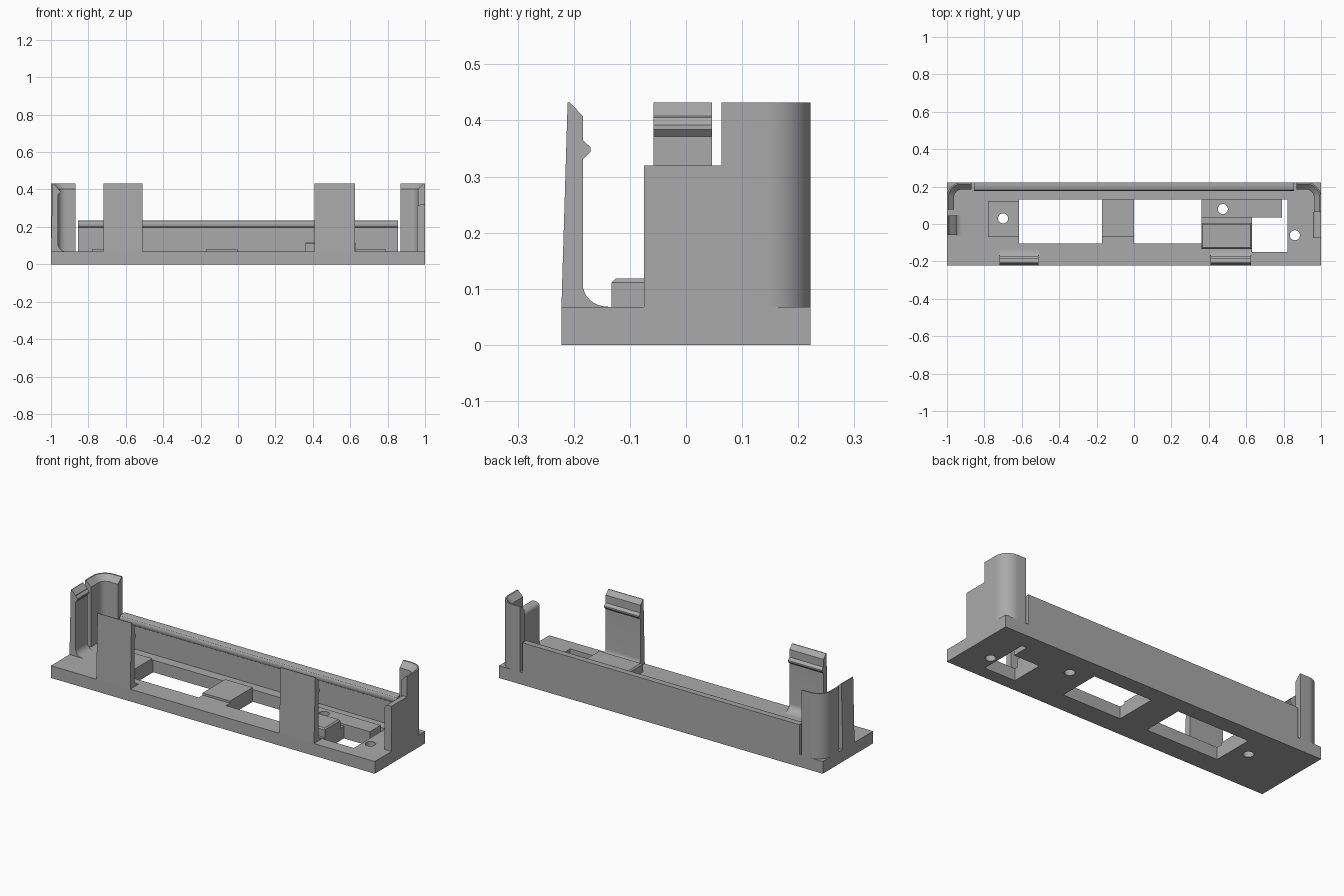
import bpy
import bmesh
from math import sin, cos, pi, radians
from mathutils import Vector

if "Cube" in bpy.data.objects:
    bpy.data.objects.remove(bpy.data.objects["Cube"])

grey = bpy.data.materials.new("plain_grey")
grey.use_nodes = True
grey.diffuse_color = (0.4, 0.4, 0.4, 1)
grey.node_tree.nodes["Principled BSDF"].inputs["Base Color"].default_value = (0.4, 0.4, 0.4, 1)

FLOOR, TOP = 0.068, 0.432
DEEP = 0.222


def finish(name, bm, smooth=False):
    bmesh.ops.recalc_face_normals(bm, faces=bm.faces)
    mesh = bpy.data.meshes.new(name)
    bm.to_mesh(mesh)
    bm.free()
    mesh.materials.append(grey)
    obj = bpy.data.objects.new(name, mesh)
    bpy.context.collection.objects.link(obj)
    if smooth:
        bpy.ops.object.select_all(action='DESELECT')
        obj.select_set(True)
        bpy.context.view_layer.objects.active = obj
        bpy.ops.object.shade_smooth_by_angle(angle=radians(25))
    return obj


def box(name, x, y, z, top_bevel=0):
    bm = bmesh.new()
    bmesh.ops.create_cube(bm, size=1)
    for v in bm.verts:
        v.co = [r[0] if c < 0 else r[1] for c, r in zip(v.co, (x, y, z))]
    if top_bevel:
        edges = [e for e in bm.edges if all(v.co.z > z[1] - 1e-5 for v in e.verts)]
        bmesh.ops.bevel(bm, geom=edges, offset=top_bevel, segments=1, affect='EDGES')
    return finish(name, bm)


def hole(x, y, r=0.027):
    bm = bmesh.new()
    bmesh.ops.create_cone(bm, cap_ends=True, segments=32, radius1=r, radius2=r, depth=1)
    bmesh.ops.translate(bm, verts=bm.verts, vec=(x, y, 0))
    return finish("hole_cutter", bm)


def cut(obj, cutters):
    bpy.context.view_layer.objects.active = obj
    for c in cutters:
        mod = obj.modifiers.new("cut", 'BOOLEAN')
        mod.operation, mod.solver, mod.object = 'DIFFERENCE', 'EXACT', c
        bpy.ops.object.modifier_apply(modifier=mod.name)


def sweep(name, path, profile, side=1):
    """Sweep an (inward offset, height) profile along (point, inward normal) pairs."""
    bm = bmesh.new()
    rings = []
    for p, n in path:
        rings.append([bm.verts.new((side * (p[0] + n[0] * d), p[1] + n[1] * d, z)) for d, z in profile])
    count = len(profile)
    for a, b in zip(rings, rings[1:]):
        for i in range(count):
            j = (i + 1) % count
            bm.faces.new((a[i], a[j], b[j], b[i]))
    bm.faces.new(rings[0])
    bm.faces.new(rings[-1])
    return finish(name, bm, True)


def straight(a, b, normal):
    return [(Vector(a), normal), (Vector(b), normal)]


# Base plate with openings and screw holes
base = box("base_plate", (-1, 1), (-DEEP, DEEP), (0, FLOOR))
openings = [box("opening_cutter", x, y, (-0.5, 0.5)) for x, y in (
    ((-0.615, -0.17), (-0.105, 0.13)),
    ((0, 0.36), (-0.105, 0.13)),
    ((0.63, 0.82), (-0.15, 0.035)),
    ((0.79, 0.82), (0, 0.13)))]
screws = [hole(-0.7, 0.03), hole(0.475, 0.08), hole(0.86, -0.06)]
cut(base, openings + screws)

# Raised pads and block on the floor
left_pad = box("left_pad", (-0.78, -0.615), (-0.07, 0.122), (FLOOR, 0.08))
cut(left_pad, screws[:1])
box("middle_pad", (-0.17, 0), (-0.07, 0.13), (FLOOR, 0.08))
right_pad = box("right_pad", (0.36, 0.79), (0.035, 0.13), (FLOOR, 0.08))
cut(right_pad, screws[1:2])
box("stop_block", (0.36, 0.63), (-0.133, 0.005), (FLOOR, 0.118), 0.007)
for c in openings + screws:
    bpy.data.objects.remove(c)


# Snap clips: leaning outer face, catch bead and fillet at the foot
def clip_profile(catch, bead, lean):
    fillet = [(0.083 - 0.045 * sin(t), FLOOR + 0.04 - 0.04 * cos(t))
              for t in (pi / 2 * i / 8 for i in range(8, -1, -1))]
    return [(0, FLOOR), (lean, TOP), (lean + 0.004, TOP), (0.038, 0.408),
            (0.038, catch + 0.017), (0.038 + bead, catch + 0.004),
            (0.038 + bead, catch - 0.004), (0.038, catch - 0.017)] + fillet


front_clip = clip_profile(0.348, 0.014, 0.011)
for name, x0, x1 in (("front_clip_right", -0.72, -0.51), ("front_clip_left", 0.41, 0.625)):
    sweep(name, straight((x0, -DEEP), (x1, -DEEP), (0, 1)), front_clip)
sweep("side_clip", straight((-1, -0.058), (-1, 0.046), (1, 0)), clip_profile(0.388, 0.012, 0.008))

# Back wall with a rounded inner lip
lip = [(0.037 + 0.009 * sin(t), 0.215 + 0.018 * cos(t)) for t in (pi * i / 8 for i in range(9))]
sweep("back_wall", straight((-0.855, DEEP), (0.855, DEEP), (0, -1)),
      [(0, FLOOR), (0, 0.235), (0.03, 0.235)] + lip + [(0.037, FLOOR)])

# Rounded back corner posts with a sloped lead-in on top
R = 0.078
post = [(0, FLOOR), (0, TOP), (0.008, TOP), (0.038, 0.402), (0.038, FLOOR)]
for name, side, start in (("corner_post_left", 1, 0.063), ("corner_post_right", -1, 0.078)):
    path = [((1, start), (-1, 0))]
    for i in range(13):
        t = pi / 2 * i / 12
        path.append(((1 - R + R * cos(t), DEEP - R + R * sin(t)), (-cos(t), -sin(t))))
    path.append(((0.87, DEEP), (0, -1)))
    sweep(name, path, post, side)

# Low end wall with a rounded inner top edge
crown = [(0.02 + 0.024 * sin(t), 0.295 + 0.025 * cos(t)) for t in (pi / 2 * i / 6 for i in range(7))]
sweep("end_wall", straight((1, -0.075), (1, 0.063), (-1, 0)),
      [(0, FLOOR), (0, 0.32)] + crown + [(0.044, FLOOR)])
